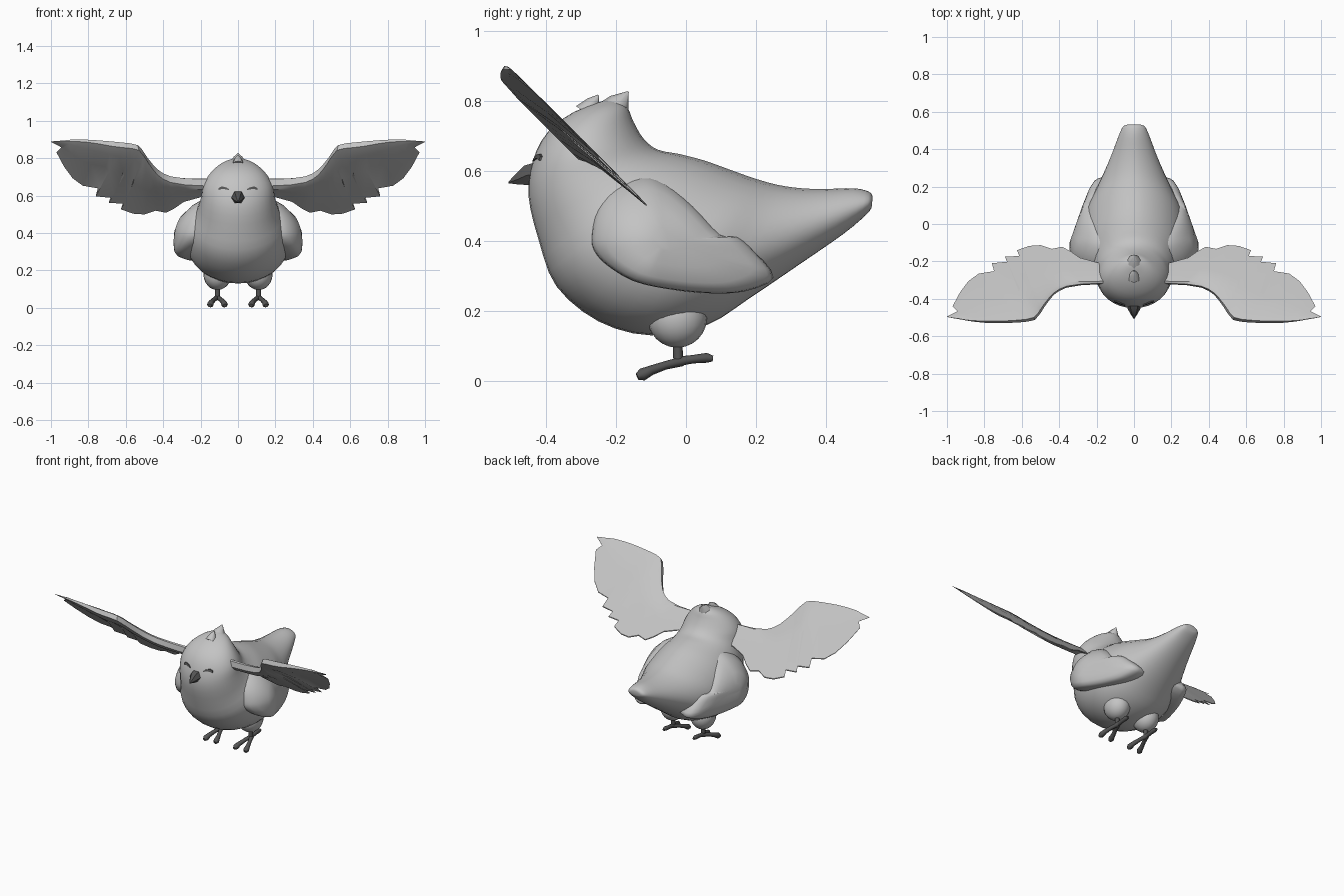
import bpy, bmesh, math
from mathutils import Vector
from mathutils.bvhtree import BVHTree

if "Cube" in bpy.data.objects:
    bpy.data.objects.remove(bpy.data.objects["Cube"])


def material(name, v):
    m = bpy.data.materials.new(name)
    m.diffuse_color = (v, v, v, 1)
    m.use_nodes = True
    m.node_tree.nodes["Principled BSDF"].inputs["Base Color"].default_value = m.diffuse_color
    return m


PLUMAGE = material("plumage_grey", 0.55)
DARK = material("dark_grey", 0.09)


def smooth_rows(rows, n, closed=False):
    """Catmull-Rom interpolation through rows of numbers."""
    out, k = [], len(rows)
    get = (lambda i: rows[i % k]) if closed else (lambda i: rows[max(0, min(k - 1, i))])
    for i in range(k if closed else k - 1):
        a, b, c, d = (get(i + j) for j in (-1, 0, 1, 2))
        for s in range(n):
            t = s / n
            out.append([0.5 * (2 * q + (r - p) * t + (2 * p - 5 * q + 4 * r - u) * t * t
                               + (3 * q - p - 3 * r + u) * t ** 3)
                        for p, q, r, u in zip(a, b, c, d)])
    if not closed:
        out.append(list(rows[-1]))
    return out


def loft(name, rings, mat, angle=180, mirror=False):
    """Skin a list of equal closed rings and cap both ends."""
    bm = bmesh.new()
    vs = [[bm.verts.new(p) for p in r] for r in rings]
    n = len(rings[0])
    for a, b in zip(vs, vs[1:]):
        for i in range(n):
            j = (i + 1) % n
            bm.faces.new((a[i], a[j], b[j], b[i]))
    bm.faces.new(vs[0])
    bm.faces.new(vs[-1])
    bmesh.ops.remove_doubles(bm, verts=bm.verts, dist=1e-5)
    return finish(name, bm, mat, angle, mirror)


def finish(name, bm, mat, angle=180, mirror=False):
    bmesh.ops.recalc_face_normals(bm, faces=bm.faces)
    me = bpy.data.meshes.new(name)
    bm.to_mesh(me)
    bm.free()
    me.materials.append(mat)
    ob = bpy.data.objects.new(name, me)
    bpy.context.collection.objects.link(ob)
    bpy.ops.object.select_all(action='DESELECT')
    ob.select_set(True)
    bpy.context.view_layer.objects.active = ob
    bpy.ops.object.shade_smooth_by_angle(angle=math.radians(angle))
    if mirror:
        ob.modifiers.new("mirror", 'MIRROR').use_mirror_merge = False
    return ob


def tube(name, pts, radii, mat, sides=8, mirror=False, flat=1.0):
    """Round tube along a path, one radius per point."""
    pts = [Vector(p) for p in pts]
    rings = []
    for i, p in enumerate(pts):
        d = (pts[min(i + 1, len(pts) - 1)] - pts[max(i - 1, 0)]).normalized()
        u = d.cross((0, 0, 1) if abs(d.z) < 0.9 else (0, 1, 0)).normalized()
        v = u.cross(d)
        rings.append([p + radii[i] * (u * math.cos(a) * flat + v * math.sin(a))
                      for a in (2 * math.pi * k / sides for k in range(sides))])
    return loft(name, rings, mat, 50, mirror)


# Body: sections fanning from crown to tail (back y, z, front y, z, half width)
sections = [
    (-.20, .803, -.225, .803, .012), (-.168, .782, -.32, .768, .085),
    (-.15, .74, -.395, .71, .145), (-.12, .69, -.437, .63, .185),
    (-.08, .66, -.45, .53, .198), (-.02, .648, -.42, .40, .22),
    (.05, .63, -.37, .27, .26), (.12, .605, -.25, .17, .275),
    (.19, .58, -.10, .13, .265), (.26, .56, .06, .16, .215),
    (.33, .55, .18, .235, .17), (.40, .548, .32, .33, .125),
    (.48, .55, .45, .42, .085), (.523, .54, .515, .475, .06), (.533, .525, .53, .495, .035)]
rings = []
for by, bz, fy, fz, w in smooth_rows(sections, 3):
    ring = []
    for k in range(32):
        a = 2 * math.pi * k / 32
        f = ((1 - math.cos(a)) / 2) ** 0.88
        ring.append((w * math.sin(a), by + (fy - by) * f, bz + (fz - bz) * f))
    rings.append(ring)
body = loft("body", rings, PLUMAGE)

# Crest tufts
tube("rear_crest", [(0, -.215, .755), (0, -.19, .795), (0, -.165, .826)], [.055, .032, .002], PLUMAGE)
tube("front_crest", [(0, -.285, .765), (0, -.265, .795), (0, -.25, .816)], [.035, .02, .002], PLUMAGE)

# Thighs
bm = bmesh.new()
bmesh.ops.create_uvsphere(bm, u_segments=20, v_segments=12, radius=1)
for v in bm.verts:
    v.co = (.11 + .075 * v.co.x, -.025 + .085 * v.co.y, .18 + .085 * v.co.z)
finish("thigh", bm, PLUMAGE, mirror=True)

# Folded wings: side outline (y, z), domed outwards from the flank
outline = [(-.27, .42), (-.255, .49), (-.21, .55), (-.13, .585), (-.06, .565), (.02, .50),
           (.10, .418), (.15, .41), (.20, .365), (.25, .295), (.17, .256), (.07, .25),
           (-.05, .262), (-.15, .285), (-.225, .33), (-.265, .375)]


def flank(y, z):
    return (.345 - .35 * max(0, y + .1) - 3.4 * max(0, z - .38) ** 2
            - 3 * max(0, -.12 - y) ** 2)


edge = smooth_rows(outline, 3, True)
cy, cz = -.05, .40
rings = []
for s, drop in ((.9, .15), (1, .06), (.985, .035), (.94, .018), (.8, .005), (.5, 0), (.2, 0)):
    pts = [(cy + (y - cy) * s, cz + (z - cz) * s) for y, z in edge]
    rings.append([(flank(y, z) - drop, y, z) for y, z in pts])
loft("folded_wing", rings, PLUMAGE, 60, True)

# Spread wings: stations pairing leading edge (x, y) with trailing feather edge (x, y)
stations = [
    (.12, -.32, .12, -.21), (.20, -.323, .20, -.205), (.28, -.327, .29, -.18),
    (.36, -.34, .34, -.145), (.40, -.358, .385, -.122), (.43, -.38, .44, -.133),
    (.455, -.41, .50, -.113), (.48, -.445, .56, -.117), (.495, -.47, .625, -.14),
    (.51, -.49, .60, -.17), (.53, -.513, .69, -.175), (.57, -.522, .66, -.20),
    (.62, -.527, .76, -.21), (.68, -.529, .735, -.25), (.74, -.53, .83, -.265),
    (.80, -.528, .885, -.305), (.85, -.523, .93, -.365), (.89, -.517, .97, -.44),
    (.94, -.508, .915, -.45), (.97, -.503, .96, -.475), (1.0, -.497, .998, -.494)]
# chord fraction and height above the sloping wing plane
chord = [(0, .33), (.04, .37), (.14, .386), (.5, .395), (1, .392), (1, .386), (.5, .362), (.14, .325)]
rings = []
for lx, ly, tx, ty in stations:
    thin = min(1, (1.0 - lx) / .35)
    ring = []
    for f, h in chord:
        x, y = lx + (tx - lx) * f, ly + (ty - ly) * f
        ring.append((x, y, .392 + (h - .392) * thin - y))
    rings.append(ring)
loft("spread_wing", rings, PLUMAGE, 35, True)

# Beak: faceted cone pointing forward and slightly down
tube("beak", [(0, -.425, .59), (0, -.455, .587), (0, -.482, .575), (0, -.507, .566)],
     [.04, .033, .018, .002], DARK, 6)

# Closed eyes: thin arched plates laid on the face
bm = bmesh.new()
src = bmesh.new()
src.from_mesh(body.data)
face = BVHTree.FromBMesh(src)
src.free()
rows = []
for x, lo, hi in ((.048, .628, .634), (.06, .632, .642), (.075, .635, .647),
                  (.09, .634, .648), (.104, .629, .641)):
    row = []
    for z in (lo, hi):
        hit = face.ray_cast(Vector((x, -2, z)), Vector((0, 1, 0)))[0]
        row += [bm.verts.new((x, hit.y - .006, z)), bm.verts.new((x, hit.y + .003, z))]
    rows.append(row)
for a, b in zip(rows, rows[1:]):
    for i, j in ((0, 1), (1, 3), (3, 2), (2, 0)):
        bm.faces.new((a[i], a[j], b[j], b[i]))
for r in (rows[0], rows[-1]):
    bm.faces.new((r[0], r[1], r[3], r[2]))
finish("closed_eye", bm, DARK, 40, True)

# Legs and toes
tube("leg", [(.11, -.025, .13), (.11, -.022, .055)], [.014, .014], DARK, mirror=True)
tube("back_toe", [(.11, -.03, .055), (.11, .02, .062), (.11, .06, .066), (.11, .077, .064)],
     [.014, .012, .014, .008], DARK, mirror=True)
for side, label in ((-1, "inner"), (1, "outer")):
    tube(label + "_front_toe",
         [(.11, -.01, .056), (.11 + side * .018, -.06, .044), (.11 + side * .032, -.1, .03),
          (.11 + side * .038, -.125, .018), (.11 + side * .04, -.139, .012)],
         [.014, .012, .014, .018, .010], DARK, mirror=True)
